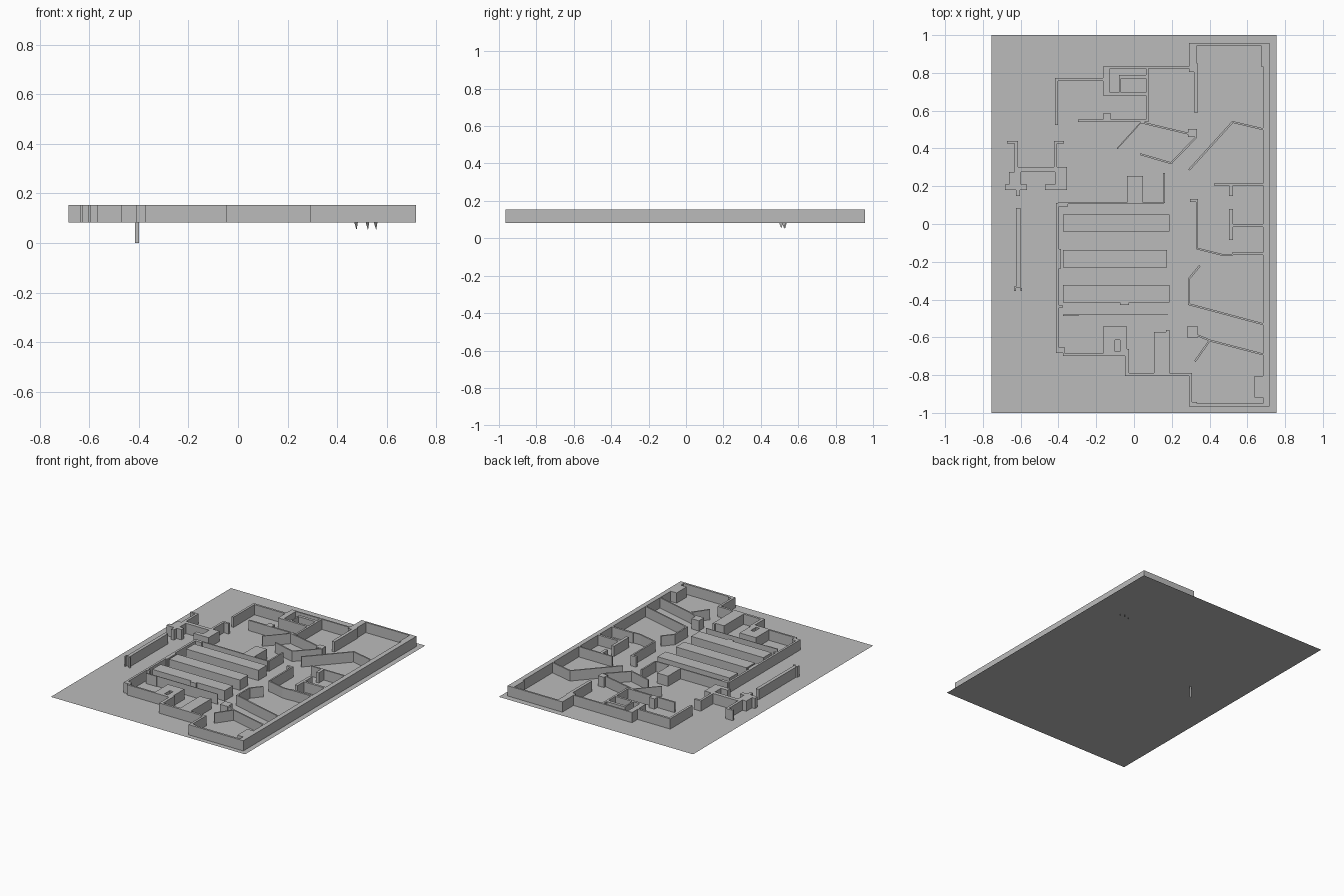
import bpy, bmesh
from mathutils import Vector

FLOOR, TOP = 0.082, 0.154

grey = bpy.data.materials.new("plain grey")
grey.diffuse_color = (0.5, 0.5, 0.5, 1)


def finish(name, bm):
    me = bpy.data.meshes.new(name)
    bm.to_mesh(me)
    bm.free()
    me.materials.append(grey)
    ob = bpy.data.objects.new(name, me)
    bpy.context.collection.objects.link(ob)


def prism(bm, outline):
    """Open-bottomed upright prism standing on the floor (counter-clockwise outline)."""
    lo = [bm.verts.new((x, y, FLOOR)) for x, y in outline]
    hi = [bm.verts.new((x, y, TOP)) for x, y in outline]
    n = len(outline)
    for i in range(n):
        j = (i + 1) % n
        bm.faces.new((lo[i], lo[j], hi[j], hi[i]))
    bm.faces.new(hi)


def blocks(name, boxes):
    """Boxes given as (x0, x1, y0, y1)."""
    bm = bmesh.new()
    for x0, x1, y0, y1 in boxes:
        prism(bm, [(x0, y0), (x1, y0), (x1, y1), (x0, y1)])
    finish(name, bm)


def path(name, pts, t=0.01):
    """Thin wall following a bent line, with mitred corners."""
    p = [Vector(q) for q in pts]
    left, right = [], []
    for i, q in enumerate(p):
        dirs = []
        if i > 0:
            dirs.append((q - p[i - 1]).normalized())
        if i < len(p) - 1:
            dirs.append((p[i + 1] - q).normalized())
        normals = [Vector((-d.y, d.x)) for d in dirs]
        m = sum(normals, Vector((0, 0))).normalized()
        off = m * (t / 2) / max(0.3, m.dot(normals[0]))
        left.append(q + off)
        right.append(q - off)
    bm = bmesh.new()
    for i in range(len(p) - 1):
        prism(bm, [right[i], right[i + 1], left[i + 1], left[i]])
    finish(name, bm)


def plate(name, corners):
    bm = bmesh.new()
    bm.faces.new([bm.verts.new(c) for c in corners])
    finish(name, bm)


# ground sheet
plate("floor", [(-.755, -1, FLOOR), (.755, -1, FLOOR), (.755, 1, FLOOR), (-.755, 1, FLOOR)])

# outer walls
blocks("back_wall", [
    (-.418, -.402, .525, .772), (-.402, -.164, .757, .772),
    (-.164, .317, .822, .833), (.291, .333, .806, .957),
    (.317, .339, .589, .849), (.333, .683, .944, .957)])
blocks("right_wall", [(.683, .717, -.965, .957), (.672, .683, .833, .944)])
blocks("front_wall", [
    (.291, .683, -.965, -.95), (.291, .307, -.95, -.79), (.307, .333, -.95, -.942),
    (-.048, .291, -.806, -.79), (-.048, -.027, -.79, -.663),
    (-.375, -.048, -.698, -.685)])
blocks("left_wall", [
    (-.412, -.397, -.682, .11), (-.397, -.365, -.682, -.653), (-.375, -.365, -.698, -.682),
    (-.397, -.386, -.235, -.133), (-.397, -.378, -.445, -.43)])

# small back room with recesses
blocks("back_room", [
    (-.164, -.127, .679, .822), (-.127, .063, .679, .695), (-.079, -.069, .695, .79),
    (-.069, .063, .769, .79), (.063, .077, .541, .822),
    (-.296, .063, .541, .553), (-.164, -.122, .553, .584)])

# counter with a sunken basin, and the block beside it
blocks("basin_counter", [
    (-.164, -.1, -.685, -.543), (-.074, -.037, -.685, -.543),
    (-.1, -.074, -.615, -.543), (-.1, -.074, -.685, -.674), (-.053, -.037, -.663, -.62)])
blocks("front_counter", [(.105, .17, -.79, -.573), (.17, .187, -.79, -.562)])
blocks("corner_cabinet", [(.637, .683, -.918, -.806)])

# long parallel shelves
for i, (y, x1) in enumerate([(.005, .187), (-.183, .175), (-.37, .187)]):
    blocks(f"shelf_{i + 1}", [(-.375, x1, y - .046, y + .046)])
blocks("shelf_bump", [(-.074, -.027, -.43, -.416)])
blocks("shelf_screen", [(-.375, .18, -.483, -.479), (-.375, -.293, -.487, -.483)])

# partition behind the shelves
blocks("middle_partition", [
    (-.397, .155, .106, .115), (-.402, -.35, .093, .115), (.153, .164, .111, .27)])
blocks("middle_box", [(-.037, .048, .115, .253)])

# gate and walkway at the left
blocks("gate", [
    (-.672, -.614, .425, .44), (-.632, -.614, .27, .425), (-.661, -.598, .21, .275),
    (-.683, -.566, .18, .21), (-.624, -.603, .149, .18), (-.614, -.407, .275, .302),
    (-.423, -.407, .302, .44), (-.407, -.37, .425, .44),
    (-.418, -.355, .21, .302), (-.471, -.355, .18, .21)])
blocks("long_left_wall", [
    (-.626, -.602, -.34, .085), (-.635, -.626, -.355, -.33), (-.602, -.592, -.355, -.34)])

# side rooms along the right wall
blocks("side_rooms", [
    (.423, .688, .205, .215), (.503, .524, .149, .205),
    (.503, .524, -.085, .08), (.524, .7, -.016, 0),
    (.296, .339, .117, .133), (.328, .339, -.13, .117), (.519, .683, -.165, -.151)])
path("side_room_bend", [(.333, -.13), (.465, -.163), (.525, -.163)])

# posts and angled screens
blocks("back_post", [(.286, .333, .46, .502)])
blocks("front_post", [(.28, .339, -.6, -.543)])
path("back_screen_left", [(-.09, .398), (.037, .538)], .006)
path("back_screen_top", [(.037, .538), (.29, .478)])
path("back_screen_bottom", [(.33, .46), (.196, .322), (.032, .37)])
path("back_right_screen", [(.291, .286), (.522, .54), (.683, .502)])
path("front_right_screen", [(.349, -.22), (.291, -.29), (.291, -.425), (.683, -.53)])
path("corner_screen", [(.339, -.59), (.402, -.617), (.683, -.69)])
path("corner_screen_wing", [(.323, -.727), (.4, -.617)])

# stray slivers hanging under the floor
plate("hanging_strip", [(-.416, .086, 0), (-.4, .086, 0), (-.4, .086, FLOOR), (-.416, .086, FLOOR)])
for i, (x, y) in enumerate([(.476, .51), (.522, .53), (.555, .525)]):
    plate(f"hanging_sliver_{i + 1}",
          [(x - .007, y - .012, FLOOR), (x + .007, y + .008, FLOOR), (x + .002, y, .052)])
